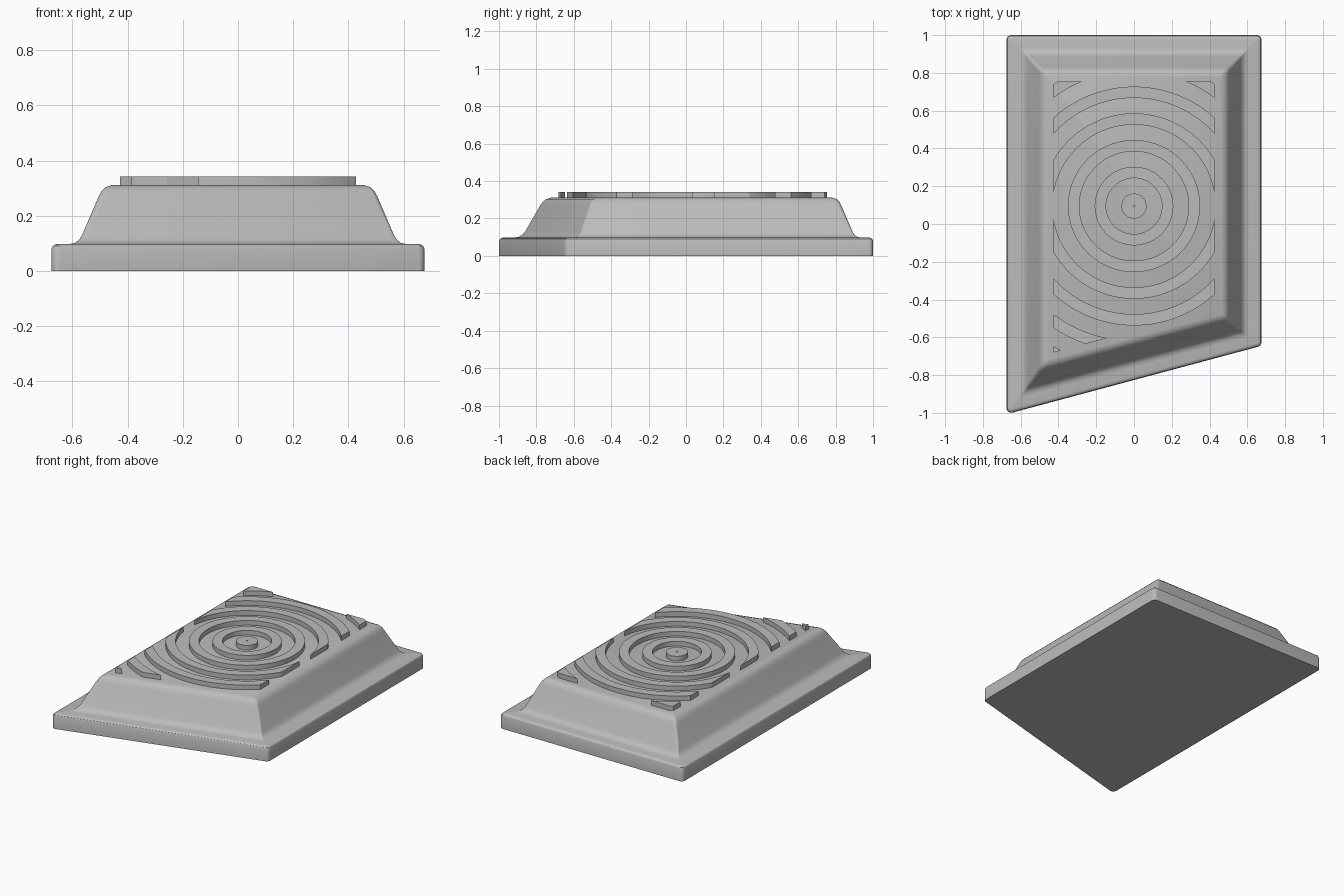
import bpy
import bmesh
import math
from mathutils import Vector

cube = bpy.data.objects.get("Cube")
if cube:
    bpy.data.objects.remove(cube, do_unlink=True)

# One plain grey for the whole model
grey = bpy.data.materials.new("plain grey")
grey.use_nodes = True
grey.diffuse_color = (0.5, 0.5, 0.5, 1)
grey.node_tree.nodes["Principled BSDF"].inputs["Base Color"].default_value = (0.5, 0.5, 0.5, 1)

CORNERS = [Vector(c) for c in ((-0.675, -1.007), (0.675, -0.645), (0.675, 1), (-0.675, 1))]
NORMALS = []
for i in range(4):
    edge = CORNERS[(i + 1) % 4] - CORNERS[i]
    NORMALS.append(Vector((edge.y, -edge.x)).normalized())


def outline(inset, radius, steps=6):
    """Slanted four-sided outline, moved inwards, with rounded corners."""
    points = []
    for i, corner in enumerate(CORNERS):
        n1, n2 = NORMALS[i - 1], NORMALS[i]
        centre = corner - (n1 + n2) * ((inset + radius) / (1 + n1.dot(n2)))
        for k in range(steps + 1):
            points.append(centre + n1.slerp(n2, k / steps) * radius)
    return points


def finish(name, bm):
    bmesh.ops.recalc_face_normals(bm, faces=bm.faces[:])
    mesh = bpy.data.meshes.new(name)
    bm.to_mesh(mesh)
    bm.free()
    mesh.materials.append(grey)
    obj = bpy.data.objects.new(name, mesh)
    bpy.context.collection.objects.link(obj)
    bpy.ops.object.select_all(action='DESELECT')
    obj.select_set(True)
    bpy.context.view_layer.objects.active = obj
    bpy.ops.object.shade_smooth_by_angle(angle=math.radians(30))
    return obj


# Body: foot slab, concave fillet, sloping sides and rounded top edge
PROFILE = [  # inset, height, corner radius
    (0, 0, 0.025), (0, 0.08, 0.025), (0.004, 0.09, 0.022), (0.012, 0.096, 0.016),
    (0.02, 0.098, 0.01), (0.065, 0.098, 0.004), (0.085, 0.102, 0.005),
    (0.1, 0.114, 0.008), (0.11, 0.13, 0.012), (0.17, 0.27, 0.02),
    (0.18, 0.289, 0.02), (0.194, 0.303, 0.015), (0.216, 0.311, 0.005),
]
bm = bmesh.new()
loops = [[bm.verts.new((p.x, p.y, z)) for p in outline(inset, r)] for inset, z, r in PROFILE]
for low, high in zip(loops, loops[1:]):
    for i in range(len(low)):
        j = (i + 1) % len(low)
        bm.faces.new((low[i], low[j], high[j], high[i]))
bm.faces.new(loops[0][::-1])
bm.faces.new(loops[-1])
finish("body", bm)

# Raised concentric rings, trimmed to the tread area
CENTRE = Vector((0, 0.095, 0.305))
TREAD_TOP = 0.342
TRIMS = [
    ((0.427, 0, 0), (1, 0, 0)), ((-0.427, 0, 0), (-1, 0, 0)), ((0, 0.755, 0), (0, 1, 0)),
    ((0, -0.566, 0), (NORMALS[0].x, NORMALS[0].y, 0)),
]


def ring(name, inner, outer, segments=128):
    bm = bmesh.new()
    circles = []
    for r in (inner, outer):
        circles.append([bm.verts.new(CENTRE + Vector((math.cos(a), math.sin(a), 0)) * r)
                        for a in (math.tau * k / segments for k in range(segments))])
    a, b = circles
    for i in range(segments):
        j = (i + 1) % segments
        bm.faces.new((a[i], b[i], b[j], a[j]))
    for point, normal in TRIMS:
        bmesh.ops.bisect_plane(bm, geom=bm.verts[:] + bm.edges[:] + bm.faces[:],
                               plane_co=point, plane_no=normal, clear_outer=True)
    result = bmesh.ops.extrude_face_region(bm, geom=bm.faces[:], use_keep_orig=True)
    for v in result["geom"]:
        if isinstance(v, bmesh.types.BMVert):
            v.co.z = TREAD_TOP
    finish(name, bm)


ring("centre_disc", 0.005, 0.066)
for k in range(6):
    ring(f"tread_ring_{k + 1}", 0.148 + 0.1415 * k, 0.208 + 0.1415 * k)
